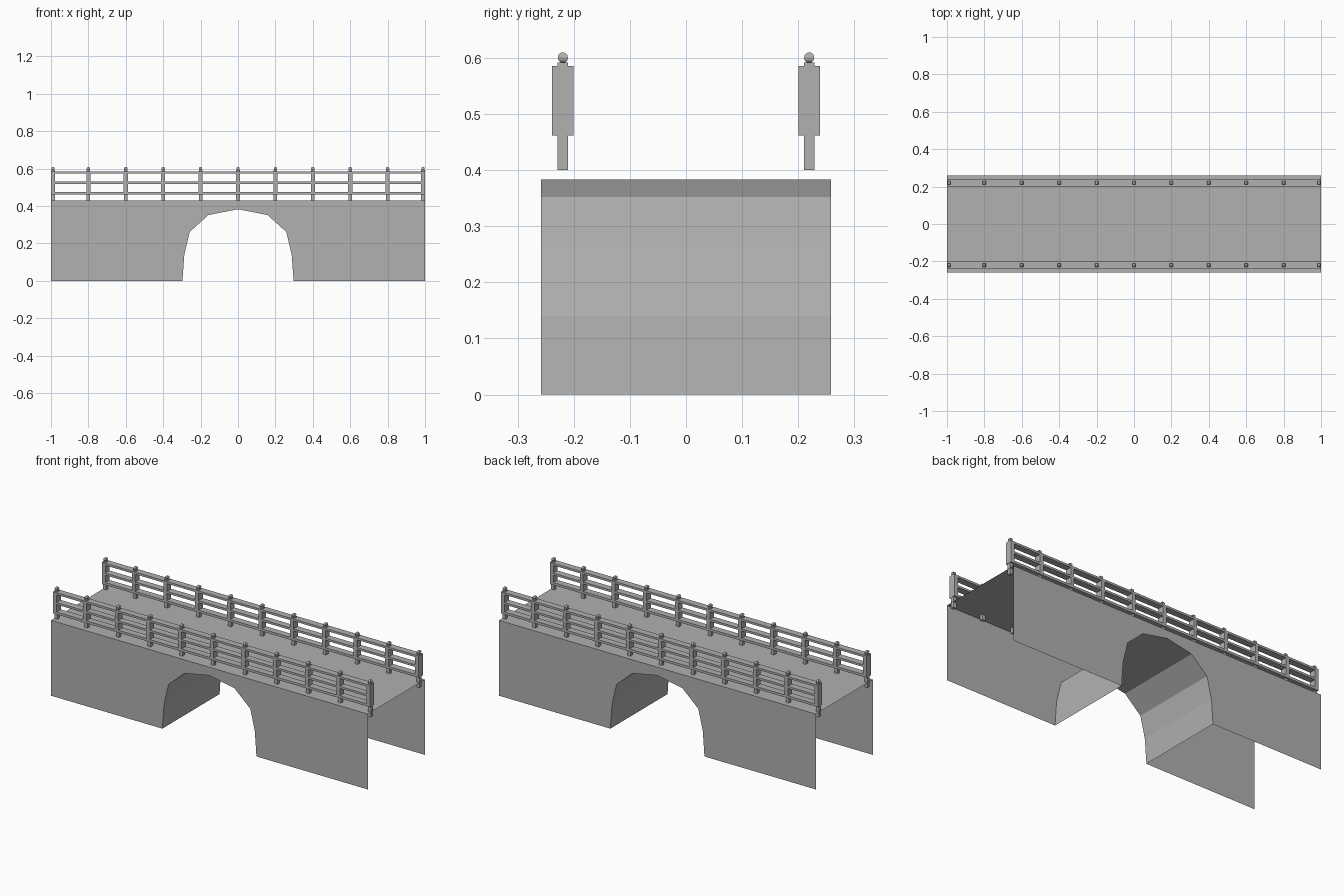
import bpy, bmesh, math
from mathutils import Matrix

if "Cube" in bpy.data.objects:
    bpy.data.objects.remove(bpy.data.objects["Cube"])

L, W, H = 1.0, 0.258, 0.43         # half length, half width, deck height
RAIL_Y = 0.2195

stone = bpy.data.materials.new("dark_grey")
stone.diffuse_color = (0.44, 0.44, 0.44, 1)
stone.use_nodes = True
stone.node_tree.nodes["Principled BSDF"].inputs["Base Color"].default_value = stone.diffuse_color


def finish(bm, name):
    mesh = bpy.data.meshes.new(name)
    bm.to_mesh(mesh)
    bm.free()
    mesh.materials.append(stone)
    ob = bpy.data.objects.new(name, mesh)
    bpy.context.collection.objects.link(ob)
    return ob


def box(bm, x0, x1, y0, y1, z0, z1):
    m = Matrix.Translation(((x0 + x1) / 2, (y0 + y1) / 2, (z0 + z1) / 2))
    m = m @ Matrix.Diagonal((x1 - x0, y1 - y0, z1 - z0, 1))
    bmesh.ops.create_cube(bm, size=1, matrix=m)


def mirror_y(ob):
    mod = ob.modifiers.new("mirror", 'MIRROR')
    mod.use_axis = (False, True, False)
    mod.use_mirror_merge = False


# Bridge shell: open ends and underside, thin walls, deck and arch barrel
half = [(-0.297, 0), (-0.287, 0.14), (-0.258, 0.262), (-0.158, 0.352)]
arch = half + [(0, 0.383)] + [(-x, z) for x, z in reversed(half)]
outline = [(-L, 0)] + arch + [(L, 0), (L, H), (-L, H)]
bm = bmesh.new()
front = [bm.verts.new((x, -W, z)) for x, z in outline]
back = [bm.verts.new((x, W, z)) for x, z in outline]
bm.faces.new(front)
bm.faces.new(back[::-1])
n = len(arch)
for i in list(range(1, n)) + [n + 2]:
    bm.faces.new((front[i + 1], front[i], back[i], back[i + 1]))
finish(bm, "bridge_shell")

# Rails
bm = bmesh.new()
for z0, z1 in ((0.462, 0.476), (0.518, 0.53), (0.574, 0.586)):
    box(bm, -0.99, 0.99, RAIL_Y - 0.019, RAIL_Y + 0.019, z0, z1)
mirror_y(finish(bm, "rails"))

# Posts: narrow foot, wide block, neck and square-plan rounded finial
bm = bmesh.new()
for i in range(-5, 6):
    x = max(-0.989, min(0.989, i * 0.2))
    box(bm, x - 0.0095, x + 0.0095, RAIL_Y - 0.0095, RAIL_Y + 0.0095, 0.40, 0.592)
    box(bm, x - 0.011, x + 0.011, RAIL_Y - 0.019, RAIL_Y + 0.019, 0.462, 0.586)
    m = Matrix.Translation((x, RAIL_Y, 0.6005)) @ Matrix.Rotation(math.pi / 4, 4, 'Z')
    m = m @ Matrix.Diagonal((1.35, 1.35, 1, 1))
    bmesh.ops.create_uvsphere(bm, u_segments=4, v_segments=6, radius=0.0095, matrix=m)
mirror_y(finish(bm, "posts"))
